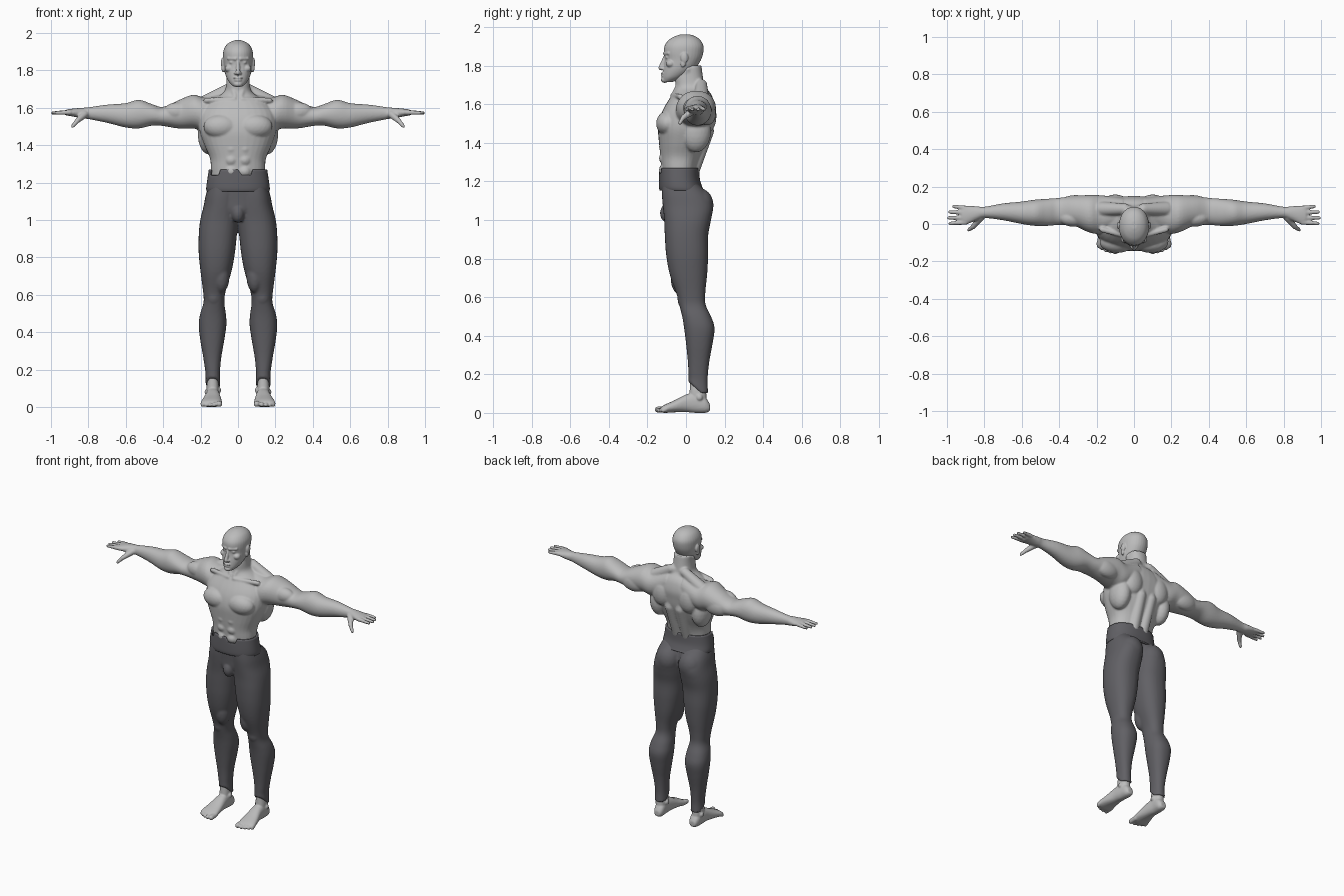
import bpy, bmesh
from math import cos, sin, pi, copysign
from mathutils import Vector, Matrix

cube = bpy.data.objects.get("Cube")
if cube:
    bpy.data.objects.remove(cube)


def make_material(name, colour):
    mat = bpy.data.materials.new(name)
    mat.use_nodes = True
    mat.diffuse_color = (*colour, 1)
    mat.node_tree.nodes["Principled BSDF"].inputs["Base Color"].default_value = (*colour, 1)
    return mat


skin = make_material("pale grey skin", (0.5, 0.5, 0.5))
cloth = make_material("dark grey cloth", (0.12, 0.118, 0.13))

X, Y, Z = range(3)
LEFT, BOTH = (1,), (1, -1)


def spline(rows, steps=4):
    """Smooth in-between rows through the given sections."""
    for i in range(len(rows) - 1):
        p, q, r, s = (rows[min(max(i + k, 0), len(rows) - 1)] for k in (-1, 0, 1, 2))
        for j in range(steps):
            t = j / steps
            yield [b + t / 2 * (c - a + t * (2*a - 5*b + 4*c - d + t * (3*(b - c) + d - a)))
                   for a, b, c, d in zip(p, q, r, s)]
    yield rows[-1]


def loft(bm, axis, rows, sides=LEFT, power=2.3, caps=True, count=32):
    """Rows hold position, then low and high bounds on the other axes, in hundredths."""
    others = [i for i in range(3) if i != axis]
    for side in sides:
        rings = []
        for t, a0, a1, b0, b1 in spline(rows):
            ring = []
            for k in range(count):
                u, v = (copysign(abs(f) ** (2 / power), f)
                        for f in (cos(2 * pi * k / count), sin(2 * pi * k / count)))
                co = Vector()
                co[axis] = t
                co[others[0]] = (a0 + a1 + u * (a1 - a0)) / 2
                co[others[1]] = (b0 + b1 + v * (b1 - b0)) / 2
                co.x *= side
                ring.append(bm.verts.new(co / 100))
            rings.append(ring)
        for low, high in zip(rings, rings[1:]):
            for k in range(count):
                n = (k + 1) % count
                bm.faces.new((low[k], low[n], high[n], high[k]))
        if caps:
            bm.faces.new(rings[0])
            bm.faces.new(rings[-1])


def blob(bm, centre, radii, sides=BOTH):
    """Ellipsoid muscle or feature, in hundredths."""
    for side in sides:
        place = Matrix.Translation(Vector((centre[0] * side, *centre[1:])) / 100)
        size = Matrix.Diagonal((*(Vector(radii) / 100), 1))
        bmesh.ops.create_icosphere(bm, subdivisions=3, radius=1, matrix=place @ size)


def capsule(bm, start, end, r0, r1, sides=BOTH):
    """Tapered rounded rod, in hundredths."""
    blob(bm, start, (r0, r0, r0), sides)
    blob(bm, end, (r1, r1, r1), sides)
    for side in sides:
        a, b = (Vector((p[0] * side, *p[1:])) / 100 for p in (start, end))
        turn = (b - a).to_track_quat("Z", "Y").to_matrix().to_4x4()
        bmesh.ops.create_cone(bm, cap_ends=True, segments=20, radius1=r0 / 100, radius2=r1 / 100,
                              depth=(b - a).length, matrix=Matrix.Translation((a + b) / 2) @ turn)


def finish(bm, name, mat, voxel=None, smoothing=4):
    """Turn the parts into one object, fused into a single smooth surface."""
    bmesh.ops.recalc_face_normals(bm, faces=bm.faces)
    mesh = bpy.data.meshes.new(name)
    bm.to_mesh(mesh)
    bm.free()
    mesh.materials.append(mat)
    mesh.shade_smooth()
    obj = bpy.data.objects.new(name, mesh)
    bpy.context.collection.objects.link(obj)
    if voxel:
        fuse = obj.modifiers.new("fuse", "REMESH")
        fuse.mode, fuse.voxel_size, fuse.use_smooth_shade = "VOXEL", voxel, True
        soften = obj.modifiers.new("soften", "SMOOTH")
        soften.factor, soften.iterations = 0.5, smoothing
    return obj


# Torso and neck
body = bmesh.new()
loft(body, Z, [(118, -14, 14, -12, 5), (127, -14.5, 14.5, -12.8, 6), (133, -15, 15, -13.3, 8),
               (140, -18, 18, -14, 11), (147, -20.5, 20.5, -14.5, 13.5), (153, -21, 21, -13.5, 14.5),
               (158, -20, 20, -11.5, 15), (163, -16, 16, -8.5, 14), (166, -11, 11, -6.5, 12.5),
               (169, -7.2, 7.2, -5.5, 9.8), (174, -6.2, 6.2, -5.5, 8.8), (180, -6, 6, -3, 8)])
blob(body, (9, -9.5, 150), (9.5, 6, 6.5))
blob(body, (10, 11, 154), (7, 4.8, 9))
blob(body, (15.5, 5, 146), (6, 8, 11))
capsule(body, (3.5, 3, 124), (4, 11, 146), 3.5, 3.5)
capsule(body, (4, 11, 146), (3, 7, 170), 3.5, 3)
capsule(body, (5, 8, 170), (17, 8, 163), 3, 4)
capsule(body, (5.2, 1, 178), (1.5, -6, 166), 1.5, 1.2)
capsule(body, (2, -7, 164.5), (17, -3, 164), 1.2, 1.5)
for height in (126, 132, 138):
    blob(body, (3.5, -11, height), (3.5, 3, 3.2))

# Arms
loft(body, X, [(6, 0, 14, 153, 168.5), (17, -5, 15.3, 148, 165.5), (24, -4.5, 15.5, 149, 167),
               (32, -1, 15, 149, 164), (40, -.5, 14, 150.3, 160.5), (46, -1, 13.5, 150.5, 162),
               (53, -1, 13, 149, 164.3), (60, 0, 12, 149.5, 162.5), (70, 2, 11, 152, 161.7),
               (80, 3.2, 9.2, 154, 160.3), (84, 2, 9.5, 154.5, 160), (89, 0, 9.7, 155.5, 159.5),
               (92, 0, 9.2, 156, 159)], BOTH, power=2.1)
blob(body, (32, 3, 158), (8, 4.5, 5))
blob(body, (31, 11, 155), (9, 4.5, 6))

# Fingers and thumbs
for base, tip, reach in ((.8, .3, 98.4), (3.4, 3.3, 99.2), (6, 6.4, 98.6), (8.6, 9.4, 96.4)):
    capsule(body, (90, base, 157.6), (reach, tip, 157.3), 1.3, .95)
capsule(body, (82, 3.5, 156.5), (86, -1.5, 153), 2, 1.4)
capsule(body, (86, -1.5, 153), (88.4, -3.2, 150.2), 1.3, 1)
finish(body, "torso_and_arms", skin, 0.006)

# Head with facial features
head = bmesh.new()
loft(head, Z, [(171.5, -2.5, 2.5, -12, -7), (174, -5, 5, -12.2, -1), (178, -6.8, 6.8, -11.8, 4.5),
               (183, -7.6, 7.6, -11, 7.8), (187, -8, 8, -11.5, 9), (190.5, -7.8, 7.8, -11, 9),
               (193.5, -6.3, 6.3, -8.7, 7.2), (195.3, -4, 4, -5.5, 4.5), (196.2, -1.5, 1.5, -2.5, 1.5)],
     power=2.1)
blob(head, (3.2, -9.3, 184.3), (1.5, 1.4, 1))
capsule(head, (1.3, -11.1, 186.2), (5.2, -9, 186.4), .9, .8)
capsule(head, (0, -10.8, 184.8), (0, -13, 178.8), .8, 1.3, LEFT)
blob(head, (1.2, -12, 178.5), (.9, 1.2, .8))
blob(head, (4.8, -8, 181), (2.3, 2.4, 2))
blob(head, (0, -11.7, 176), (2.5, 1.4, .6), LEFT)
blob(head, (0, -11.6, 174.7), (2.2, 1.4, .7), LEFT)
blob(head, (0, -11, 172.6), (2.4, 2, 1.6), LEFT)
blob(head, (8.2, -.8, 184), (1, 2, 2.8))
blob(head, (8, -1.5, 181), (.8, 1.3, 2))
finish(head, "head", skin, 0.004, 3)

# Trousers
legs = bmesh.new()
loft(legs, Z, [(119, -.5, 15.5, -12.5, 6), (113, -.5, 17.3, -12.5, 11.5), (107, -.5, 18.5, -12, 14),
               (100, -.3, 20.2, -11.3, 13), (92, .6, 21, -11, 11.5), (82, 1.7, 21, -10.3, 11.5),
               (72, 3.6, 20, -8.5, 11), (62, 6.6, 18.7, -5, 10), (56, 7.3, 18.4, -3.5, 10.2),
               (50, 6.5, 20.2, -2, 13), (44, 6.2, 21, -1, 14.8), (36, 7.3, 20.2, 0, 13.8),
               (26, 9, 18.5, 1, 12), (17, 9.7, 17.3, 1.3, 11.2), (10, 9.5, 17.5, 1.3, 11.5)], BOTH)
loft(legs, Z, [(101, -6, 6, -9, 5), (105, -12, 12, -11.5, 8), (111, -15, 15, -12, 8),
               (119, -15, 15, -12.5, 6)])
blob(legs, (8.5, 7, 107.5), (8, 7.3, 9))
blob(legs, (0, -9.5, 103.5), (3.5, 4, 5), LEFT)
blob(legs, (9, -3, 70), (4.5, 5, 9))
blob(legs, (13, -1.2, 59), (4, 3.2, 5))
for v in legs.verts:
    # Hem rises towards the shin
    if v.co.z < 0.2:
        v.co.z += (0.2 - v.co.z) * 0.6 * min(max((0.08 - v.co.y) / 0.06, 0), 1)
finish(legs, "trousers", cloth, 0.007)

# Waistband with torn notches in its upper edge
band = bmesh.new()
loft(band, Z, [(115.3, -16.7, 16.7, -13.6, 9.3), (117, -17, 17, -14, 8.5), (121, -16.5, 16.5, -14, 7.2),
               (127, -15.6, 15.6, -13.8, 6.8)], caps=False, count=64)
for v in band.verts:
    torn = 0.015 < v.co.x < 0.075 or -0.15 < v.co.x < -0.1
    if v.co.z > 1.24 and v.co.y < 0 and torn:
        v.co.z = 1.235 + (v.co.z - 1.235) * 0.15
waistband = finish(band, "waistband", cloth)
thick = waistband.modifiers.new("thickness", "SOLIDIFY")
thick.thickness = 0.012

# Ankles, feet and toes
feet = bmesh.new()
loft(feet, Z, [(3, 10.3, 16.5, 1.5, 11), (10, 10.2, 16.8, 1.8, 10.5), (16, 10.6, 16.4, 2.2, 10.3),
               (24, 10.8, 16.6, 2.5, 10.8)], BOTH)
loft(feet, Y, [(12.4, 11.3, 15.3, 1, 4.5), (10, 10, 16.5, 0, 8), (5, 10, 17, 0, 10.5),
               (0, 9.5, 17.5, .4, 9.5), (-6, 8.8, 19, .3, 6.5), (-11, 8.4, 20, 0, 4.3),
               (-13, 9, 19, .3, 3)], BOTH)
for x, tip, r in ((10, -14.6, 1.6), (12.7, -14.6, 1.2), (15, -14, 1.1), (17, -13, 1.1), (18.9, -11.7, 1.1)):
    capsule(feet, (x, -10, 2), (x, tip, r + .1), r, r)
blob(feet, (10.3, 6, 9), (1.3, 1.8, 1.8))
blob(feet, (16.7, 7, 8), (1.2, 1.6, 1.7))
finish(feet, "feet", skin, 0.005, 3)
